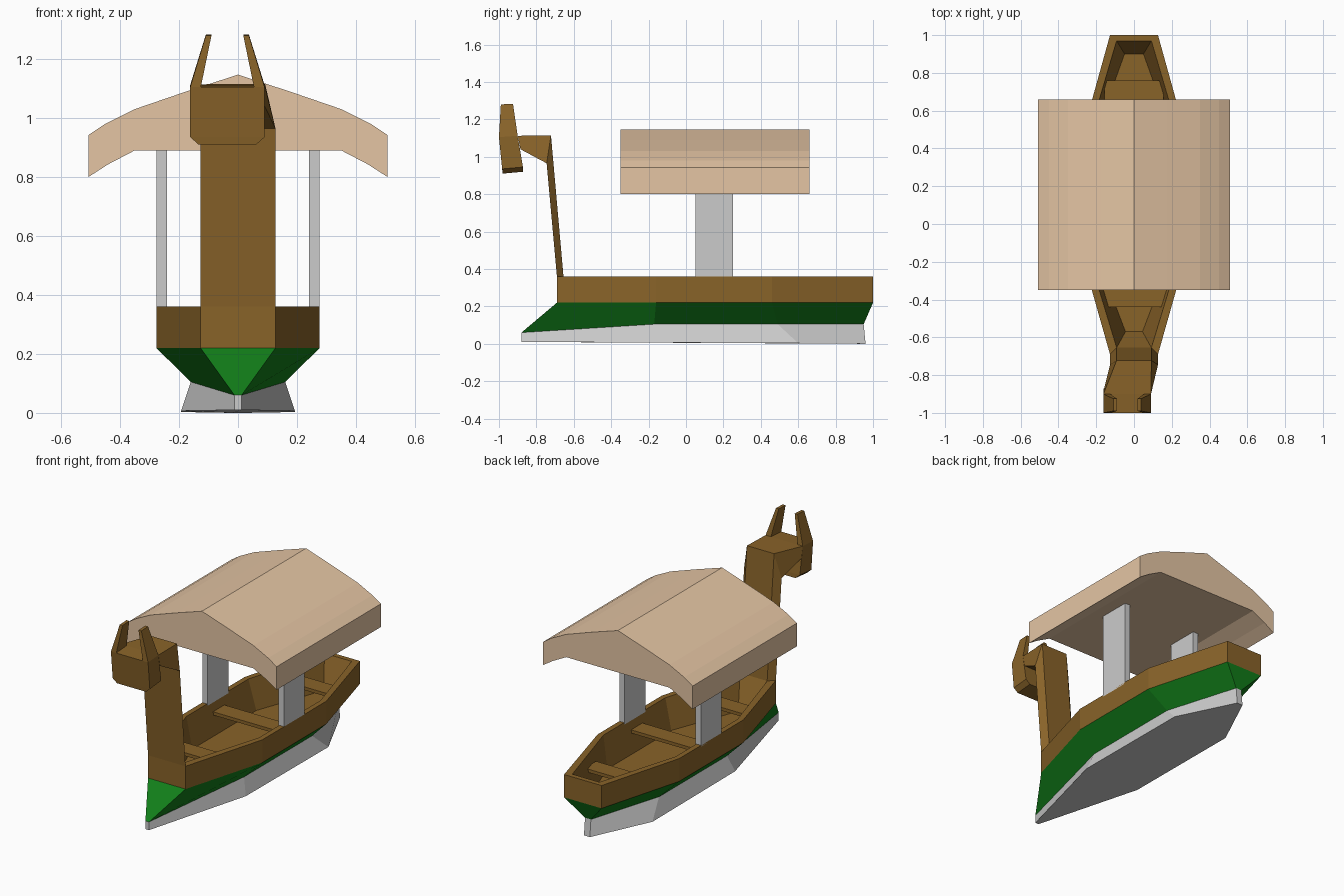
import bpy

if "Cube" in bpy.data.objects:
    bpy.data.objects.remove(bpy.data.objects["Cube"])


def material(name, rgb):
    m = bpy.data.materials.new(name)
    m.diffuse_color = (*rgb, 1)
    m.use_nodes = True
    m.node_tree.nodes["Principled BSDF"].inputs["Base Color"].default_value = m.diffuse_color
    return m


BROWN = material("brown_wood", (0.25, 0.125, 0.022))
GREEN = material("green_paint", (0.006, 0.21, 0.01))
TAN = material("tan_canvas", (0.78, 0.56, 0.37))


def make(name, verts, faces, mat=None):
    me = bpy.data.meshes.new(name)
    me.from_pydata(verts, [], faces)
    me.update()
    ob = bpy.data.objects.new(name, me)
    bpy.context.collection.objects.link(ob)
    if mat:
        me.materials.append(mat)
    return ob


def ring(half):
    """Closed outline from one side's bow-to-stern points, mirrored in x."""
    return half + [(-x, y, z) for x, y, z in reversed(half)]


def loft(name, rings, mat=None, start=False, end=False):
    """Skin a list of equal-length rings, optionally capping the ends."""
    n = len(rings[0])
    verts = [v for r in rings for v in r]
    faces = [(k * n + i, k * n + (i + 1) % n, (k + 1) * n + (i + 1) % n, (k + 1) * n + i)
             for k in range(len(rings) - 1) for i in range(n)]
    if start:
        faces.append(tuple(reversed(range(n))))
    if end:
        faces.append(tuple(range(len(verts) - n, len(verts))))
    return make(name, verts, faces, mat)


def box(name, x0, x1, y0, y1, z0, z1, mat=None):
    return loft(name, [[(x0, y0, z), (x1, y0, z), (x1, y1, z), (x0, y1, z)]
                       for z in (z0, z1)], mat, True, True)


# hull outlines from keel to rim, then down the inside to the floor
def plank(z):
    return ring([(.127, -.69, z), (.277, -.16, z), (.277, .46, z), (.127, 1, z)])


keel_low = ring([(.012, -.88, .01), (.193, -.2, .007), (.193, .6, .003), (.02, .96, 0)])
keel_top = ring([(.012, -.88, .06), (.16, -.17, .105), (.16, .49, .105), (.02, .95, .105)])
rim_in = ring([(.092, -.655, .36), (.245, -.15, .36), (.245, .45, .36), (.092, .97, .36)])
floor = ring([(.045, -.57, .17), (.205, -.15, .17), (.205, .47, .17), (.05, .9, .17)])

loft("keel", [keel_low, keel_top], None, start=True)
loft("lower_hull", [keel_top, plank(.22)], GREEN)
loft("upper_hull", [plank(.22), plank(.36), rim_in, floor], BROWN, end=True)

# bench seats across the hull
for name, y0, y1, w in (("front_bench", -.44, -.33, .185), ("middle_bench", .09, .2, .245),
                        ("rear_bench", .65, .76, .155)):
    box(name, -w, w, y0, y1, .28, .30, BROWN)

# bow post, leaning forward
loft("bow_post", [
    [(-.127, -.69, .36), (.127, -.69, .36), (.092, -.655, .36), (-.092, -.655, .36)],
    [(-.127, -.745, .965), (.127, -.745, .965), (.092, -.722, 1.115), (-.092, -.722, 1.115)],
], BROWN, end=True)

# neck running forward and sideways into the head
loft("neck", [
    [(-.127, -.745, .965), (.127, -.745, .965), (.092, -.722, 1.115), (-.092, -.722, 1.115)],
    [(-.162, -.885, 1.04), (.09, -.885, 1.04), (.09, -.9, 1.112), (-.162, -.9, 1.112)],
], BROWN, end=True)

# head block with bevelled chin
C = -.036


def head_ring(w, z0, z1, y0, y1):
    return [(C - w, y0, z0), (C + w, y0, z0), (C + w, y1, z1), (C - w, y1, z1)]


loft("head", [head_ring(.098, .91, .92, -.98, -.87),
              head_ring(.126, .935, .945, -.983, -.872),
              head_ring(.126, 1.105, 1.112, -1, -.9)], BROWN, True, True)

# two horns leaning inward
for name, s in (("left_horn", -1), ("right_horn", 1)):
    loft(name, [
        [(C + s * .126, -1, 1.105), (C + s * .09, -1, 1.105),
         (C + s * .09, -.9, 1.112), (C + s * .126, -.9, 1.112)],
        [(C + s * .073, -.99, 1.28), (C + s * .054, -.99, 1.28),
         (C + s * .054, -.925, 1.283), (C + s * .073, -.925, 1.283)]], BROWN, True, True)

# canopy posts
for name, s in (("left_canopy_post", -1), ("right_canopy_post", 1)):
    box(name, s * .259 - .018, s * .259 + .018, .05, .25, .35, .9)

# arched canopy with flat ceiling
half = [(.35, .89), (.44, .843), (.507, .80), (.507, .942), (.45, .98), (.35, 1.03), (.175, 1.09)]
profile = half + [(0, 1.147)] + [(-x, z) for x, z in reversed(half)]
loft("canopy", [[(x, y, z) for x, z in profile] for y in (-.35, .66)], TAN, True, True)

# consistent outward normals
import bmesh
for ob in bpy.data.objects:
    bm = bmesh.new()
    bm.from_mesh(ob.data)
    if ob.name not in ("keel", "lower_hull", "upper_hull"):
        bmesh.ops.recalc_face_normals(bm, faces=bm.faces)
    bm.to_mesh(ob.data)
    bm.free()
